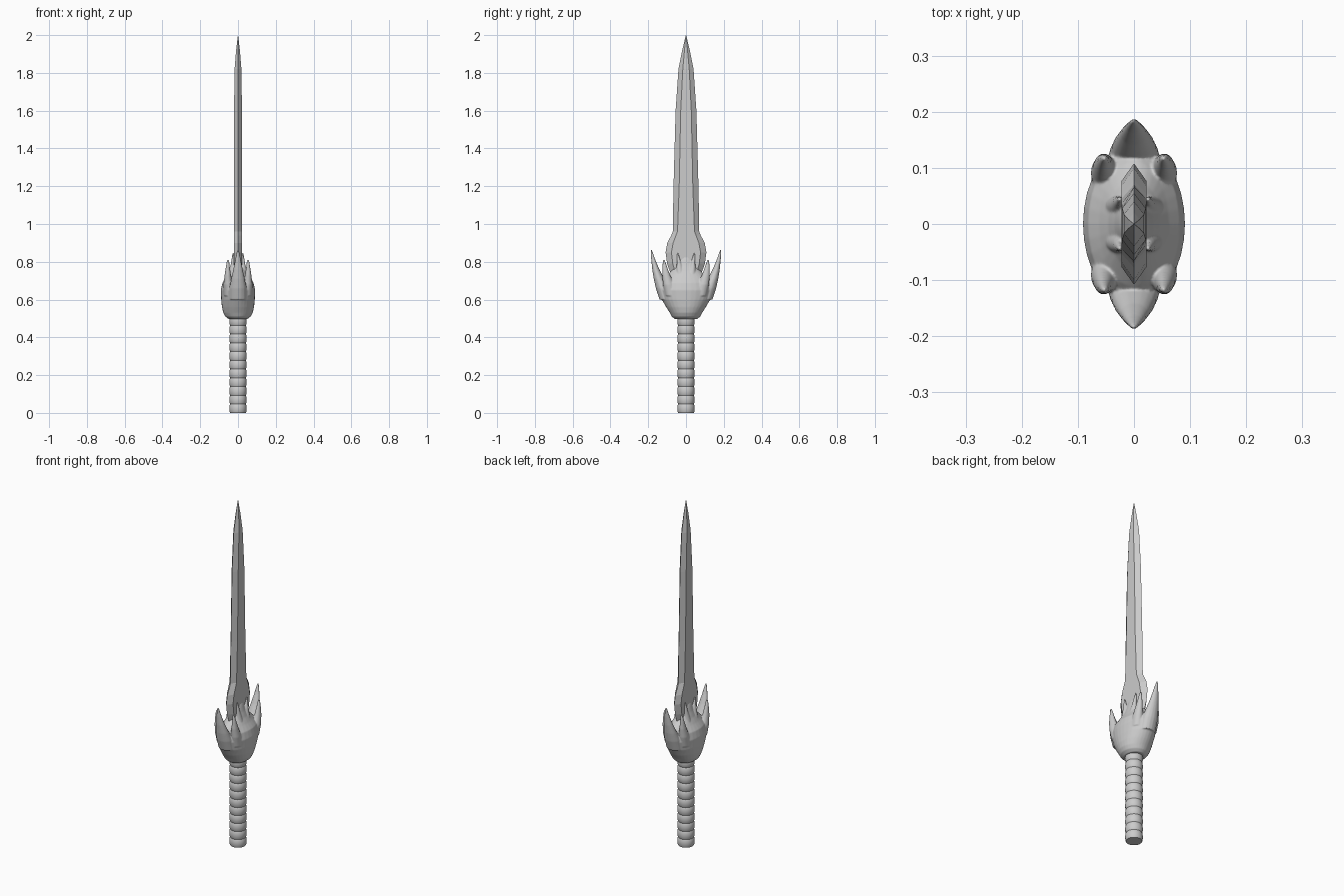
import bpy, bmesh, math

if "Cube" in bpy.data.objects:
    bpy.data.objects.remove(bpy.data.objects["Cube"])


def loft(bm, rings):
    """Skin a list of horizontal point rings and cap both ends."""
    rows = [[bm.verts.new(p) for p in ring] for ring in rings]
    n = len(rows[0])
    for a, b in zip(rows, rows[1:]):
        for i in range(n):
            j = (i + 1) % n
            bm.faces.new((a[i], a[j], b[j], b[i]))
    bm.faces.new(rows[0][::-1])
    bm.faces.new(rows[-1])


def ellipse(x, y, z, rx, ry, n=32):
    return [(x + rx * math.cos(2 * math.pi * i / n),
             y + ry * math.sin(2 * math.pi * i / n), z) for i in range(n)]


def finish(bm, name):
    bmesh.ops.recalc_face_normals(bm, faces=bm.faces)
    mesh = bpy.data.meshes.new(name)
    bm.to_mesh(mesh)
    bm.free()
    ob = bpy.data.objects.new(name, mesh)
    bpy.context.collection.objects.link(ob)
    return ob


def smooth(ob, degrees):
    bpy.ops.object.select_all(action='DESELECT')
    ob.select_set(True)
    bpy.context.view_layer.objects.active = ob
    bpy.ops.object.shade_smooth_by_angle(angle=math.radians(degrees))


# Handle: stacked rounded wrap bands
bm = bmesh.new()
bands = 11
rings = []
for k in range(bands):
    for t, r in ((0.0, .041), (.15, .0445), (.5, .0455), (.85, .0445)):
        rings.append(ellipse(0, 0, (k + t) * 0.51 / bands, r, r))
rings.append(ellipse(0, 0, 0.51, .041, .041))
loft(bm, rings)
handle = finish(bm, "handle")
smooth(handle, 40)

# Blade: hexagonal section (z, edge half width, flat half width, half thickness)
profile = [(.62, .05, .03, .022), (.72, .075, .05, .022), (.79, .10, .07, .022),
           (.85, .108, .077, .022), (.90, .099, .068, .022), (.94, .078, .053, .022),
           (.96, .070, .045, .022), (1.2, .066, .036, .022), (1.6, .055, .028, .021),
           (1.82, .040, .017, .018), (1.92, .020, .008, .010), (2.0, .0008, .0004, .0004)]
bm = bmesh.new()
loft(bm, [[(0, e, z), (-t, f, z), (-t, -f, z), (0, -e, z), (t, -f, z), (t, f, z)]
          for z, e, f, t in profile])
blade = finish(bm, "blade")

# Guard: cup-shaped body (z, half depth x, half width y)
body = [(.497, .05, .06), (.51, .067, .075), (.53, .078, .086), (.56, .085, .105),
        (.60, .089, .128), (.65, .091, .143), (.69, .082, .134), (.72, .062, .112),
        (.75, .046, .080), (.78, .035, .055), (.81, .027, .042), (.825, .022, .034)]
bm = bmesh.new()
loft(bm, [ellipse(0, 0, z, rx, ry) for z, rx, ry in body])

# Guard horns: (x, y, z, rx, ry) along each horn, mirrored around the body
end_horn = [(0, .105, .60, .045, .035), (0, .122, .66, .045, .038),
            (0, .143, .71, .036, .028), (0, .160, .76, .025, .019),
            (0, .173, .81, .015, .011), (0, .181, .848, .008, .006),
            (0, .184, .864, .003, .003)]
side_horn = [(.045, .075, .62, .03, .035), (.052, .092, .68, .025, .030),
             (.054, .105, .73, .017, .021), (.054, .112, .77, .011, .013),
             (.053, .116, .80, .007, .007), (.053, .117, .812, .003, .003)]
small_horn = [(.035, .03, .72, .02, .02), (.029, .036, .78, .011, .014),
              (.026, .041, .82, .007, .008), (.025, .044, .846, .004, .004)]
for horn in (end_horn, side_horn, small_horn):
    for sx in ((1,) if horn is end_horn else (1, -1)):
        for sy in (1, -1):
            loft(bm, [ellipse(sx * x, sy * y, z, rx, ry, 16)
                      for x, y, z, rx, ry in horn])
guard = finish(bm, "clawed_guard")

# Fuse the horns into the body and soften the joints
remesh = guard.modifiers.new("fuse", 'REMESH')
remesh.mode = 'VOXEL'
remesh.voxel_size = 0.003
remesh.use_smooth_shade = True
soft = guard.modifiers.new("soften", 'SMOOTH')
soft.factor = 0.5
soft.iterations = 8
